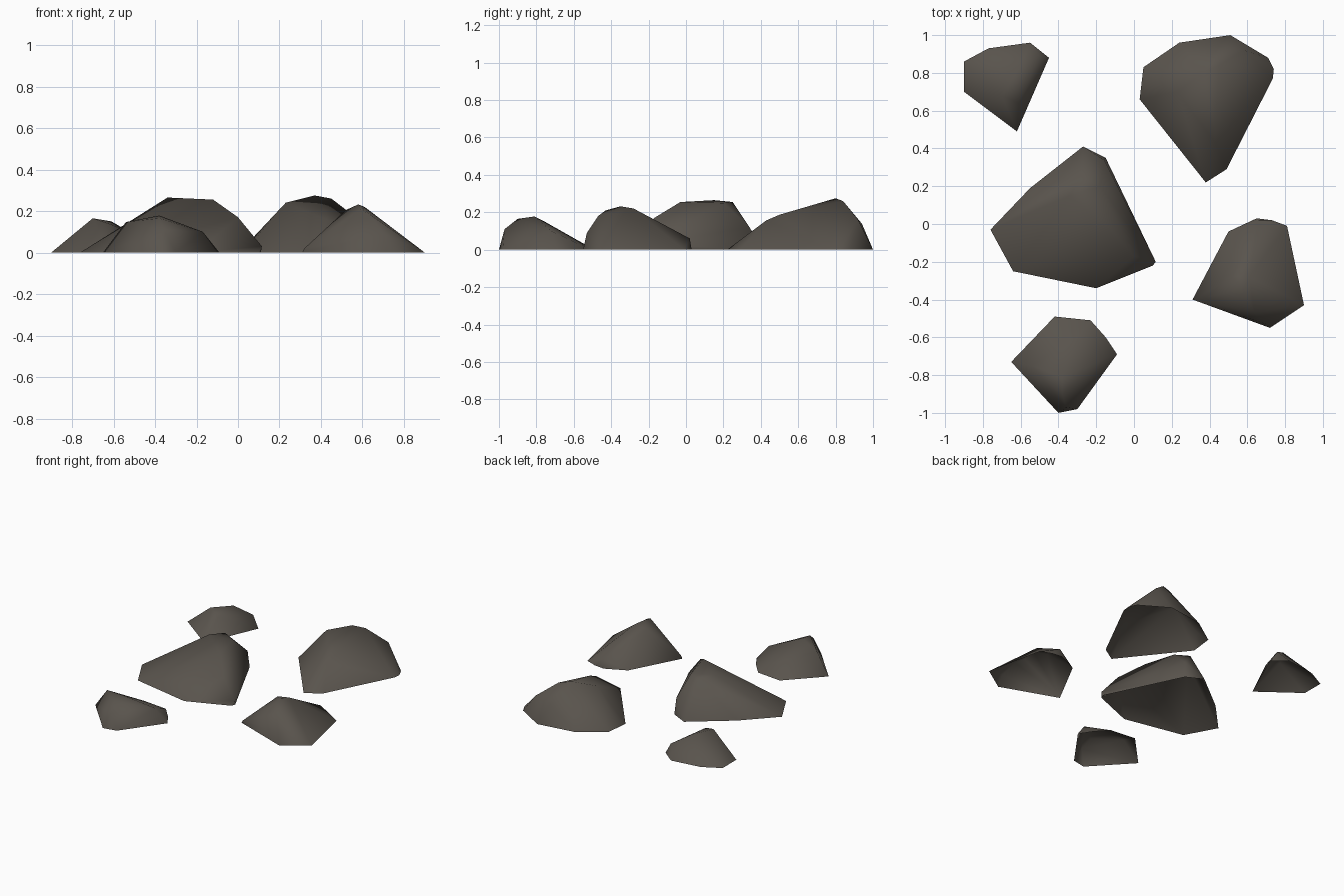
import bpy, bmesh

stone = bpy.data.materials.new("dark stone")
stone.diffuse_color = (0.100, 0.088, 0.074, 1)


def rock(name, outline, crest):
    """Smooth boulder shell, open underneath: ground outline (x, y) plus crest points (x, y, z)."""
    bm = bmesh.new()
    for x, y in outline:
        bm.verts.new((x, y, 0))
    for p in crest:
        bm.verts.new(p)
    bmesh.ops.convex_hull(bm, input=bm.verts[:])
    bmesh.ops.delete(bm, geom=[v for v in bm.verts if not v.link_faces], context='VERTS')
    bmesh.ops.recalc_face_normals(bm, faces=bm.faces[:])
    # open the underside
    under = [f for f in bm.faces if all(v.co.z < 1e-4 for v in f.verts)]
    bmesh.ops.delete(bm, geom=under, context='FACES')
    for f in bm.faces:
        f.smooth = True
    mesh = bpy.data.meshes.new(name)
    bm.to_mesh(mesh)
    bm.free()
    mesh.materials.append(stone)
    ob = bpy.data.objects.new(name, mesh)
    bpy.context.collection.objects.link(ob)


# large centre boulder
rock("centre_rock",
     [(-.76, -.03), (-.55, .19), (-.27, .41), (-.15, .35), (.11, -.19), (.10, -.22), (-.20, -.34), (-.64, -.25)],
     [(-.34, .15, .265), (-.28, .25, .255), (-.12, -.03, .255), (0, -.17, .17), (-.16, .34, .12), (.115, -.20, .03),
      (-.18, .2, .25)])

# tall boulder at the back right
rock("back_right_rock",
     [(.03, .66), (.05, .83), (.24, .96), (.51, 1), (.71, .88), (.74, .82), (.735, .77), (.49, .29), (.38, .22)],
     [(.23, .70, .24), (.37, .80, .275), (.45, .84, .26), (.43, .50, .187), (.43, .43, .157), (.40, .35, .09),
      (.45, .94, .14), (.58, .92, .16), (.08, .75, .08)])

# small boulder at the back left
rock("back_left_rock",
     [(-.90, .70), (-.90, .86), (-.77, .93), (-.55, .96), (-.45, .88), (-.62, .49)],
     [(-.70, .68, .165), (-.61, .82, .15), (-.50, .89, .085), (-.61, .64, .135)])

# boulder on the right
rock("right_rock",
     [(.31, -.40), (.72, -.55), (.90, -.43), (.81, -.01), (.73, .02), (.65, .03), (.50, -.04)],
     [(.58, -.35, .232), (.61, -.28, .22), (.52, -.28, .205), (.59, -.43, .21), (.64, -.47, .18), (.70, -.53, .09),
      (.66, .02, .06), (.32, -.40, .02)])

# boulder at the front
rock("front_rock",
     [(-.65, -.73), (-.42, -.49), (-.23, -.51), (-.15, -.60), (-.09, -.69), (-.30, -.98), (-.40, -1)],
     [(-.38, -.81, .178), (-.54, -.75, .147), (-.38, -.90, .165), (-.36, -.97, .11), (-.17, -.72, .10),
      (-.30, -.60, .06)])
